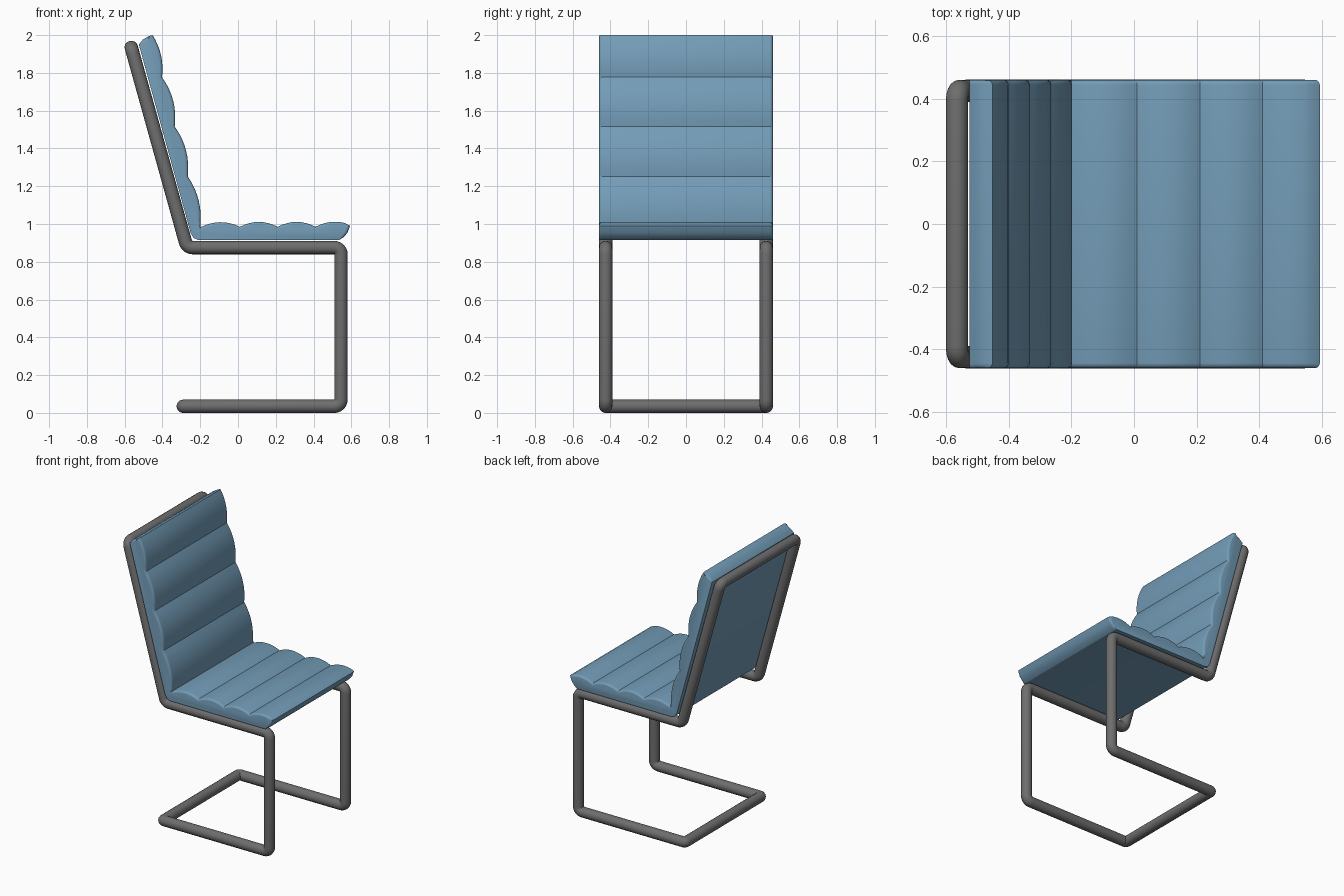
import bpy, bmesh, math
from mathutils import Vector

if "Cube" in bpy.data.objects:
    bpy.data.objects.remove(bpy.data.objects["Cube"])


def material(name, rgb):
    m = bpy.data.materials.new(name)
    m.diffuse_color = (*rgb, 1.0)
    m.use_nodes = True
    m.node_tree.nodes["Principled BSDF"].inputs["Base Color"].default_value = m.diffuse_color
    return m


BLUE = material("blue upholstery", (0.17, 0.33, 0.47))
GREY = material("grey tube", (0.155, 0.155, 0.155))


def finish(obj, mat, angle):
    obj.data.materials.clear()
    obj.data.materials.append(mat)
    bpy.ops.object.select_all(action='DESELECT')
    obj.select_set(True)
    bpy.context.view_layer.objects.active = obj
    if obj.type == 'CURVE':
        bpy.ops.object.convert(target='MESH')
    bpy.ops.object.shade_smooth_by_angle(angle=math.radians(angle))


def fillet(prev, p, nxt, r, steps=6):
    """Round the corner p of a path with a circular arc of radius r."""
    a, b = (prev - p).normalized(), (nxt - p).normalized()
    half = a.angle(b) / 2
    centre = p + (a + b).normalized() * (r / math.sin(half))
    start = p + a * (r / math.tan(half)) - centre
    end = p + b * (r / math.tan(half)) - centre
    return [centre + start.slerp(end, i / steps) * r / start.slerp(end, i / steps).length
            for i in range(steps + 1)]


# Frame: one closed bent tube; each side is mirrored across y
side = [(-0.29, 0.035, 0.012), (0.545, 0.035, 0.035), (0.545, 0.875, 0.035),
        (-0.27, 0.875, 0.04), (-0.565, 1.935, 0.035)]
Y = 0.425
loop = [(Vector((x, -Y, z)), r) for x, z, r in side]
loop += [(Vector((x, Y, z)), r) for x, z, r in reversed(side)]
path = []
for i, (p, r) in enumerate(loop):
    path += fillet(loop[i - 1][0], p, loop[(i + 1) % len(loop)][0], r)

curve = bpy.data.curves.new("tube_frame", 'CURVE')
curve.dimensions = '3D'
curve.bevel_depth = 0.0355
curve.bevel_resolution = 6
spline = curve.splines.new('POLY')
spline.points.add(len(path) - 1)
for pt, co in zip(spline.points, path):
    pt.co = (*co, 1)
spline.use_cyclic_u = True
frame = bpy.data.objects.new("tube_frame", curve)
bpy.context.collection.objects.link(frame)
finish(frame, GREY, 50)


def scallops(grooves, bulge, normal, steps=8):
    """Padded rolls between neighbouring groove points, with inward directions."""
    out = []
    for (ax, az), (bx, bz) in zip(grooves, grooves[1:]):
        for i in range(steps):
            t = i / steps
            h = bulge * 4 * t * (1 - t)
            out.append((ax + (bx - ax) * t + normal[0] * h,
                        az + (bz - az) * t + normal[1] * h,
                        -normal[0], -normal[1]))
    return out


# Cushion profile in x, z, then the inward direction of the rounded rim
profile = [(-0.525, 1.95, 0, 0), (-0.505, 1.975, 0.3, -1), (-0.475, 1.993, 0, -1)]
profile += scallops([(-0.452, 2.0), (-0.402, 1.777)], 0.02, (0.966, 0.26))
profile += scallops([(-0.402, 1.777), (-0.335, 1.516), (-0.266, 1.252), (-0.2, 0.982)],
                    0.026, (0.966, 0.26))
profile += scallops([(-0.2, 0.982), (0.01, 0.985), (0.21, 0.985), (0.41, 0.985)],
                    0.026, (0, 1))
profile += scallops([(0.41, 0.985), (0.588, 0.998)], 0.02, (0, 1))
profile += [(0.593, 0.99, -1, 0), (0.58, 0.955, -1, 0), (0.56, 0.93, -1, 0),
            (0.535, 0.915, 0, 0), (-0.21, 0.915, 0, 0), (-0.235, 0.926, 0, 0),
            (-0.25, 0.95, 0, 0)]

# Cushion: profile swept across y with rounded ends
W, RIM, STEPS = 0.46, 0.016, 4
ends = [(W - RIM + RIM * math.sin(a), RIM * (1 - math.cos(a)))
        for a in (math.pi / 2 * i / STEPS for i in range(STEPS + 1))]
rings = [(-y, d) for y, d in reversed(ends)] + ends
bm = bmesh.new()
verts = [[bm.verts.new((x + ix * d, y, z + iz * d)) for x, z, ix, iz in profile]
         for y, d in rings]
n = len(profile)
for r0, r1 in zip(verts, verts[1:]):
    for i in range(n):
        j = (i + 1) % n
        bm.faces.new((r0[i], r0[j], r1[j], r1[i]))
bm.faces.new(verts[0])
bm.faces.new(verts[-1])
bmesh.ops.recalc_face_normals(bm, faces=bm.faces[:])
mesh = bpy.data.meshes.new("seat_cushion")
bm.to_mesh(mesh)
bm.free()
cushion = bpy.data.objects.new("seat_cushion", mesh)
bpy.context.collection.objects.link(cushion)
finish(cushion, BLUE, 28)
